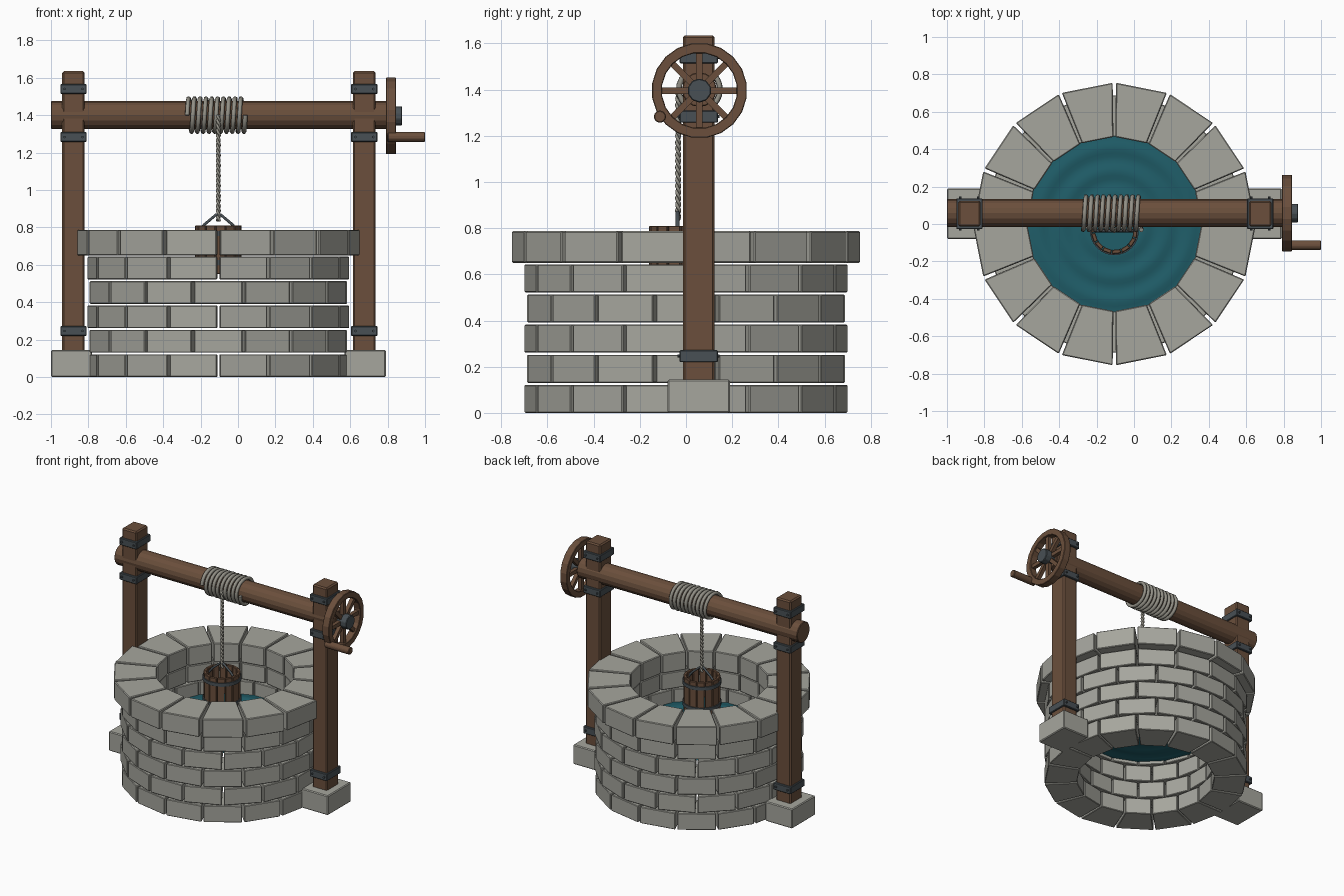
import bpy, bmesh, math
from mathutils import Vector, Matrix

if "Cube" in bpy.data.objects:
    bpy.data.objects.remove(bpy.data.objects["Cube"])

WX, AY, AZ = -0.105, 0.058, 1.40      # well centre x, axle y and z
POSTS = (-0.88, 0.675)


def material(name, rgb):
    m = bpy.data.materials.new(name)
    m.diffuse_color = (*rgb, 1)
    m.use_nodes = True
    m.node_tree.nodes["Principled BSDF"].inputs["Base Color"].default_value = m.diffuse_color
    return m


STONE = material("stone grey", (0.38, 0.38, 0.34))
WOOD = material("brown wood", (0.145, 0.078, 0.045))
METAL = material("dark metal", (0.065, 0.08, 0.09))
WATER = material("teal water", (0.014, 0.11, 0.14))
ROPE = material("rope grey", (0.29, 0.28, 0.24))


def finish(bm, name, mat, bevel=0, smooth=None):
    bmesh.ops.recalc_face_normals(bm, faces=bm.faces)
    me = bpy.data.meshes.new(name)
    bm.to_mesh(me)
    bm.free()
    ob = bpy.data.objects.new(name, me)
    bpy.context.collection.objects.link(ob)
    me.materials.append(mat)
    if bevel:
        b = ob.modifiers.new("chamfer", "BEVEL")
        b.width, b.segments = bevel, 1
    if smooth:
        bpy.ops.object.select_all(action="DESELECT")
        ob.select_set(True)
        bpy.context.view_layer.objects.active = ob
        bpy.ops.object.shade_smooth_by_angle(angle=math.radians(smooth))
    return ob


def box(bm, c, size, rot=Matrix()):
    m = Matrix.Translation(c) @ rot @ Matrix.Diagonal((*size, 1))
    bmesh.ops.create_cube(bm, size=1, matrix=m)


def rod(bm, a, b, r, n):
    a, b = Vector(a), Vector(b)
    d = b - a
    m = Matrix.Translation((a + b) / 2) @ d.to_track_quat("Z", "Y").to_matrix().to_4x4()
    bmesh.ops.create_cone(bm, cap_ends=True, segments=n, radius1=r, radius2=r,
                          depth=d.length, matrix=m)


def sector(bm, c, r0, r1, a0, a1, z0, z1):
    """Straight-sided block between two radii and two angles."""
    vs = [bm.verts.new((c[0] + r * math.cos(a), c[1] + r * math.sin(a), z))
          for z in (z0, z1) for r, a in ((r0, a0), (r1, a0), (r1, a1), (r0, a1))]
    for f in ((0, 1, 2, 3), (4, 5, 6, 7), (0, 1, 5, 4), (1, 2, 6, 5), (2, 3, 7, 6), (3, 0, 4, 7)):
        bm.faces.new([vs[i] for i in f])


def block_ring(bm, c, r0, r1, n, start, gap, z0, z1):
    step = math.tau / n
    for i in range(n):
        a = start + i * step
        sector(bm, c, r0, r1, a + gap / 2, a + step - gap / 2, z0, z1)


def ring_band(bm, c, r0, r1, n, z0, z1):
    """Closed hoop with a rectangular section."""
    rows = []
    for i in range(n):
        a = math.tau * (i + 0.5) / n
        rows.append([bm.verts.new((c[0] + r * math.cos(a), c[1] + r * math.sin(a), z))
                     for r, z in ((r0, z0), (r1, z0), (r1, z1), (r0, z1))])
    for i in range(n):
        p, q = rows[i], rows[(i + 1) % n]
        for k in range(4):
            bm.faces.new((p[k], q[k], q[(k + 1) % 4], p[(k + 1) % 4]))


def tube(name, paths, r, mat):
    cu = bpy.data.curves.new(name, "CURVE")
    cu.dimensions = "3D"
    cu.bevel_depth, cu.bevel_resolution, cu.use_fill_caps = r, 1, True
    for pts in paths:
        s = cu.splines.new("POLY")
        s.points.add(len(pts) - 1)
        for p, co in zip(s.points, pts):
            p.co = (*co, 1)
    ob = bpy.data.objects.new(name, cu)
    bpy.context.collection.objects.link(ob)
    cu.materials.append(mat)
    bpy.ops.object.select_all(action="DESELECT")
    ob.select_set(True)
    bpy.context.view_layer.objects.active = ob
    bpy.ops.object.convert(target="MESH")


# Well wall: five staggered courses and a wider rim
STEP = math.tau / 16
for k in range(5):
    bm = bmesh.new()
    z = k * 0.1305
    block_ring(bm, (WX, 0), 0.475, 0.70, 16, (k % 2) * STEP / 2, 0.022, z, z + 0.121)
    finish(bm, f"wall_course_{k + 1}", STONE, 0.004)
bm = bmesh.new()
block_ring(bm, (WX, 0), 0.465, 0.755, 16, 0, 0.024, 0.65, 0.787)
finish(bm, "wall_rim", STONE, 0.005)

# Water surface with gentle ripples
bm = bmesh.new()
rings = []
for j in range(1, 25):
    r = 0.48 * j / 24
    z = 0.42 + 0.005 * math.sin(r * 50)
    rings.append([bm.verts.new((WX + r * math.cos(math.tau * i / 48),
                                r * math.sin(math.tau * i / 48), z)) for i in range(48)])
bm.faces.new(rings[0])
for p, q in zip(rings, rings[1:]):
    for i in range(48):
        n = (i + 1) % 48
        bm.faces.new((p[i], q[i], q[n], p[n]))
finish(bm, "water", WATER, smooth=60)

# Footings, posts, iron straps and bolts
for side, x in zip(("left", "right"), POSTS):
    bm = bmesh.new()
    box(bm, (x + (-0.01 if x < 0 else 0.005), 0.055, 0.072), (0.22, 0.27, 0.144))
    finish(bm, side + "_footing", STONE, 0.006)
    bm = bmesh.new()
    box(bm, (x, 0.055, 0.885), (0.12, 0.137, 1.50))
    finish(bm, side + "_post", WOOD, 0.009)
    straps, bolts = bmesh.new(), bmesh.new()
    for z in (0.246, 1.283, 1.54):
        box(straps, (x, 0.055, z), (0.14, 0.165, 0.053))
        for dx in (-0.048, 0.048):
            rod(bolts, (x + dx, -0.036, z), (x + dx, 0.146, z), 0.007, 8)
    finish(straps, side + "_straps", METAL, 0.004)
    finish(bolts, side + "_bolts", METAL)

# Axle
bm = bmesh.new()
rod(bm, (-1.0, AY, AZ), (0.80, AY, AZ), 0.075, 16)
finish(bm, "axle", WOOD, 0.004)

# Crank wheel: rim, spokes, hub and handle
bm = bmesh.new()
ring_band(bm, (0, 0), 0.163, 0.207, 20, -0.027, 0.027)
bmesh.ops.transform(bm, verts=bm.verts,
                    matrix=Matrix.Translation((0.818, AY, AZ - 0.004)) @ Matrix.Rotation(math.pi / 2, 4, "Y"))
finish(bm, "wheel_rim", WOOD, 0.003)
bm = bmesh.new()
for k in range(4):
    box(bm, (0.818, AY, AZ - 0.004), (0.028, 0.028, 0.35), Matrix.Rotation(k * math.pi / 4, 4, "X"))
finish(bm, "wheel_spokes", WOOD)
bm = bmesh.new()
rod(bm, (0.79, AY, AZ - 0.004), (0.878, AY, AZ - 0.004), 0.052, 10)
finish(bm, "wheel_hub", METAL, 0.004)
bm = bmesh.new()
rod(bm, (0.80, -0.113, 1.283), (1.0, -0.113, 1.283), 0.027, 10)
finish(bm, "crank_handle", WOOD, 0.004)

# Rope: coil round the axle and two twisted hanging strands
coil = []
for i in range(10 * 24 + 1):
    a = math.tau * i / 24
    coil.append((-0.272 + 0.0305 * i / 24 * 1.02, AY - 0.089 * math.cos(a), AZ + 0.089 * math.sin(a)))
tube("rope_coil", [coil], 0.0125, ROPE)
strands = []
for ph in (0, math.pi):
    strands.append([(WX + 0.006 * math.cos(i * 0.6 + ph), -0.034 + 0.006 * math.sin(i * 0.6 + ph),
                     1.40 - 0.565 * i / 110) for i in range(111)])
tube("hanging_rope", strands, 0.0075, ROPE)

# Bucket: staves, hoops, floor, water inside and bail
BC = (WX, -0.036)
bm = bmesh.new()
block_ring(bm, BC, 0.103, 0.125, 14, 0.1, 0.04, 0.55, 0.81)
finish(bm, "bucket_staves", WOOD, 0.003)
bm = bmesh.new()
for z in (0.60, 0.755):
    ring_band(bm, BC, 0.118, 0.131, 28, z, z + 0.025)
finish(bm, "bucket_hoops", METAL)
bm = bmesh.new()
rod(bm, (*BC, 0.56), (*BC, 0.58), 0.106, 28)
finish(bm, "bucket_floor", WOOD)
bm = bmesh.new()
rod(bm, (*BC, 0.58), (*BC, 0.60), 0.104, 28)
finish(bm, "bucket_water", WATER)
tube("bucket_bail", [[(WX - 0.112, BC[1], 0.77), (WX - 0.075, BC[1], 0.815), (WX - 0.012, BC[1], 0.868),
                      (WX + 0.012, BC[1], 0.868), (WX + 0.075, BC[1], 0.815),
                      (WX + 0.112, BC[1], 0.77)]], 0.0085, METAL)
